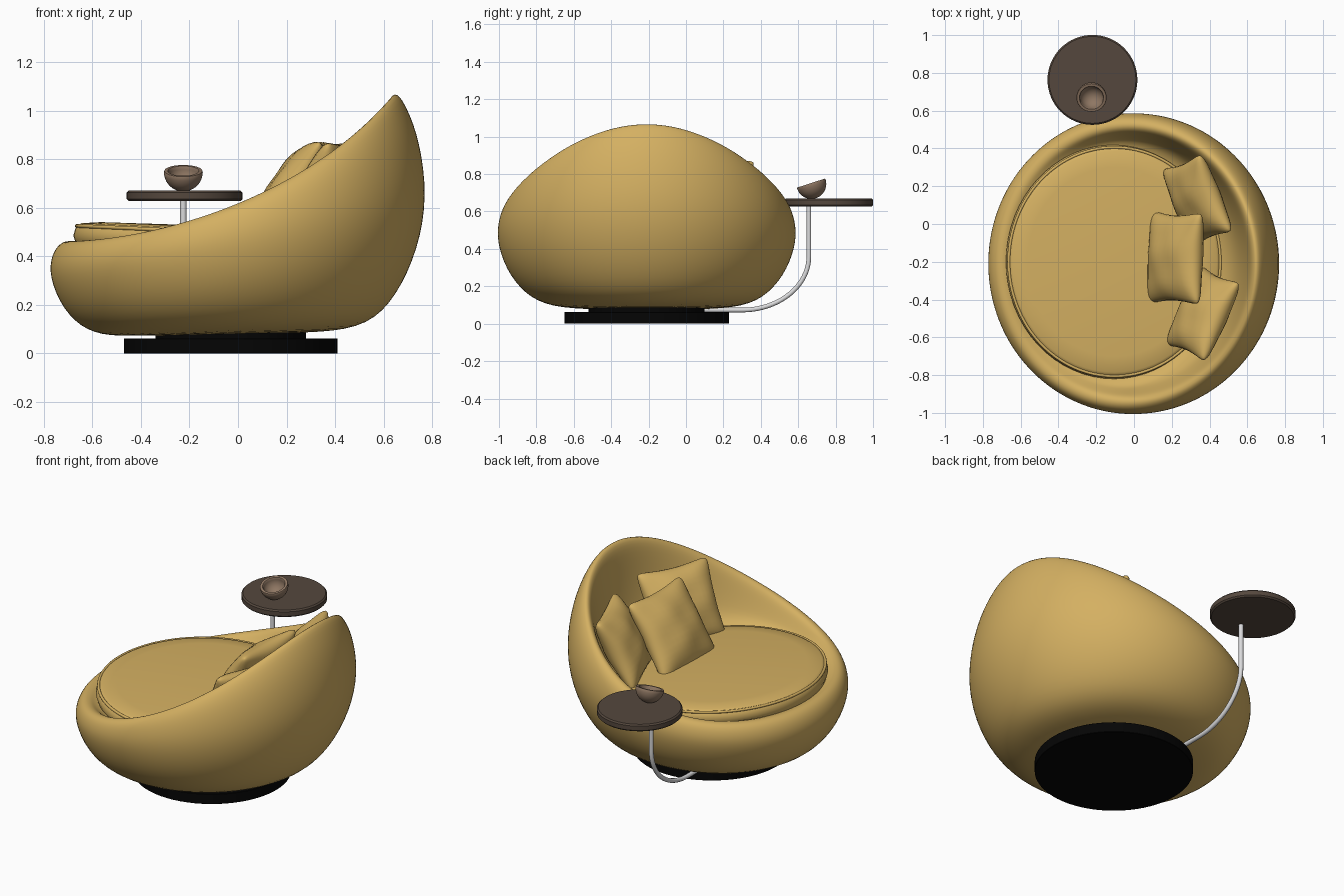
import bpy, bmesh
from math import sin, cos, pi, radians
from mathutils import Matrix, Vector

if "Cube" in bpy.data.objects:
    bpy.data.objects.remove(bpy.data.objects["Cube"])


def material(name, rgb, rough=0.7):
    mat = bpy.data.materials.new(name)
    mat.use_nodes = True
    mat.diffuse_color = (*rgb, 1)
    shader = mat.node_tree.nodes["Principled BSDF"]
    shader.inputs["Base Color"].default_value = (*rgb, 1)
    shader.inputs["Roughness"].default_value = rough
    return mat


FABRIC = material("mustard fabric", (0.66, 0.435, 0.122))
WOOD = material("dark wood", (0.09, 0.064, 0.047))
CLAY = material("brown clay", (0.275, 0.185, 0.125))
STEEL = material("pale steel", (0.7, 0.7, 0.71), rough=0.4)
BLACK = material("black plinth", (0.0015, 0.0015, 0.0015))
CENTRE = Vector((0, -0.21, 0))


def finish(bm, name, mat, matrix=Matrix(), subdiv=0, angle=40):
    """Turn a bmesh into a smooth-shaded object."""
    bmesh.ops.remove_doubles(bm, verts=bm.verts, dist=0.0005)
    bmesh.ops.recalc_face_normals(bm, faces=bm.faces)
    mesh = bpy.data.meshes.new(name)
    bm.to_mesh(mesh)
    bm.free()
    mesh.materials.append(mat)
    obj = bpy.data.objects.new(name, mesh)
    bpy.context.collection.objects.link(obj)
    obj.matrix_world = matrix
    bpy.ops.object.select_all(action="DESELECT")
    obj.select_set(True)
    bpy.context.view_layer.objects.active = obj
    bpy.ops.object.shade_smooth_by_angle(angle=radians(angle))
    if subdiv:
        mod = obj.modifiers.new("Subdivision", "SUBSURF")
        mod.levels = mod.render_levels = subdiv


def loft(name, mat, section, matrix=Matrix(), segments=64, **options):
    """Sweep section(angle) -> [(radius, height)] around the z axis."""
    bm = bmesh.new()
    rings = []
    for i in range(segments):
        t = 2 * pi * i / segments
        rings.append([bm.verts.new((r * cos(t), r * sin(t), z)) for r, z in section(t)])
    for a, b in zip(rings, rings[1:] + rings[:1]):
        for j in range(len(a) - 1):
            bm.faces.new((a[j], b[j], b[j + 1], a[j + 1]))
    finish(bm, name, mat, matrix, **options)


def lathe(name, mat, profile, matrix=Matrix(), **options):
    loft(name, mat, lambda t: profile, matrix, **options)


def disc(name, mat, centre, radius, low, high, bevel):
    profile = [(0, low), (radius - bevel, low), (radius, low + bevel),
               (radius, high - bevel), (radius - bevel, high), (0, high)]
    lathe(name, mat, profile, Matrix.Translation(centre), angle=30)


def tube(name, mat, points, radius, cyclic=False):
    curve = bpy.data.curves.new(name, "CURVE")
    curve.dimensions = "3D"
    curve.bevel_depth = radius
    curve.bevel_resolution = 3
    curve.use_fill_caps = True
    spline = curve.splines.new("POLY")
    spline.points.add(len(points) - 1)
    for p, co in zip(spline.points, points):
        p.co = (*co, 1)
    spline.use_cyclic_u = cyclic
    spline.use_smooth = True
    curve.materials.append(mat)
    bpy.context.collection.objects.link(bpy.data.objects.new(name, curve))


# Shell sections at the back, side and front: underside, bulge, rim, inner wall
BACK = [(0, .085), (.35, .085), (.54, .115), (.655, .235), (.745, .43), (.783, .65), (.75, .88),
        (.7, 1.01), (.655, 1.085), (.62, 1.05), (.605, .93), (.57, .68), (.5, .46), (.3, .42), (0, .42)]
SIDE = [(0, .08), (.33, .08), (.53, .095), (.66, .165), (.76, .3), (.805, .45), (.797, .54),
        (.775, .6), (.74, .622), (.71, .61), (.69, .57), (.665, .51), (.63, .45), (.4, .43), (0, .43)]
FRONT = [(0, .075), (.35, .075), (.5, .07), (.625, .088), (.725, .18), (.782, .32), (.77, .405),
         (.74, .45), (.71, .463), (.69, .462), (.675, .458), (.66, .45), (.62, .44), (.4, .43), (0, .43)]


def shell_section(t):
    c = cos(t)
    blend = lambda b, s, f: s + c * (b - f) / 2 + c * c * ((b + f) / 2 - s)
    return [(blend(b[0], s[0], f[0]), blend(b[1], s[1], f[1]))
            for b, s, f in zip(BACK, SIDE, FRONT)]


loft("sofa_shell", FABRIC, shell_section, Matrix.Translation(CENTRE),
     segments=40, subdiv=2, angle=180)

# Round seat cushion, tipped slightly towards the back
SEAT = [(0, -.06), (.56, -.06), (.605, -.04), (.62, 0), (.612, .03),
        (.598, .045), (.585, .052), (.5, .06), (0, .066)]
seat_matrix = (Matrix.Translation((-0.105, -0.2, 0.46)) @ Matrix.Rotation(0.045, 4, "Y")
               @ Matrix.Diagonal((0.925, 1, 1, 1)))
lathe("seat_cushion", FABRIC, SEAT, seat_matrix, angle=60)
ring = [seat_matrix @ Vector((0.606 * cos(a), 0.606 * sin(a), 0.04))
        for a in (2 * pi * i / 96 for i in range(96))]
tube("seat_piping", FABRIC, ring, 0.008, cyclic=True)


def pillow(name, centre, yaw, lean, half, thick=0.095, n=20):
    """Square scatter pillow with gently pinched sides and blunt corners."""
    bm = bmesh.new()
    for side in (-1, 1):
        grid = []
        for i in range(n + 1):
            u = sin(pi * (i / n - 0.5))
            row = []
            for j in range(n + 1):
                v = sin(pi * (j / n - 0.5))
                puff = max(0, (1 - u * u) * (1 - v * v)) ** 0.45
                crease = 1 + 0.07 * sin(5 * u + 3 * v + side) * sin(4 * v - 2 * u)
                # Pull the sides in, and blunt the corner tips
                blunt = 1 - 0.07 * (u * v) ** 8
                row.append(bm.verts.new((u * half * blunt * (1 - 0.1 * (1 - v * v)),
                                         v * half * blunt * (1 - 0.1 * (1 - u * u)),
                                         side * thick * puff * crease)))
            grid.append(row)
        for a, b in zip(grid, grid[1:]):
            for j in range(n):
                bm.faces.new((a[j], b[j], b[j + 1], a[j + 1]))
    # Local x runs across the backrest, local y runs up the lean
    across = Vector((0, 1, 0))
    up = Vector((cos(radians(lean)), 0, sin(radians(lean))))
    axes = Matrix((across, up, across.cross(up))).transposed().to_4x4()
    matrix = Matrix.Translation(centre) @ Matrix.Rotation(radians(yaw), 4, "Z") @ axes
    finish(bm, name, FABRIC, matrix, angle=70)


pillow("left_pillow", (0.335, 0.125, 0.675), 22, 62, 0.228)
pillow("right_pillow", (0.365, -0.475, 0.665), -24, 62, 0.235)
pillow("middle_pillow", (0.22, -0.18, 0.665), -2, 58, 0.25)

# Stepped round plinth
disc("plinth_base", BLACK, (-0.03, -0.21, 0), 0.44, 0, 0.062, 0.002)
disc("plinth_neck", BLACK, (-0.03, -0.21, 0), 0.31, 0.06, 0.1, 0.002)

# Side table on a bent steel arm
disc("table_top", WOOD, (-0.22, 0.763, 0), 0.238, 0.627, 0.67, 0.008)
arm = [(-0.225, -0.1, 0.073)]
for i in range(21):
    a = pi / 2 * i / 20
    arm.append((-0.225, 0.3 + 0.357 * sin(a), 0.36 - 0.287 * cos(a)))
arm.append((-0.225, 0.657, 0.635))
tube("table_arm", STEEL, arm, 0.013)

# Tilted bowl resting on the table
outer = [(0.08 * sin(a), -0.08 * cos(a)) for a in (pi / 2 * i / 10 for i in range(11))]
inner = [(r * 0.76, z * 0.76) for r, z in reversed(outer)]
lathe("bowl", CLAY, outer + [(0.078, 0.005), (0.064, 0.005)] + inner,
      Matrix.Translation((-0.225, 0.67, 0.747)) @ Matrix.Rotation(radians(18), 4, "X"),
      segments=40, angle=50)
